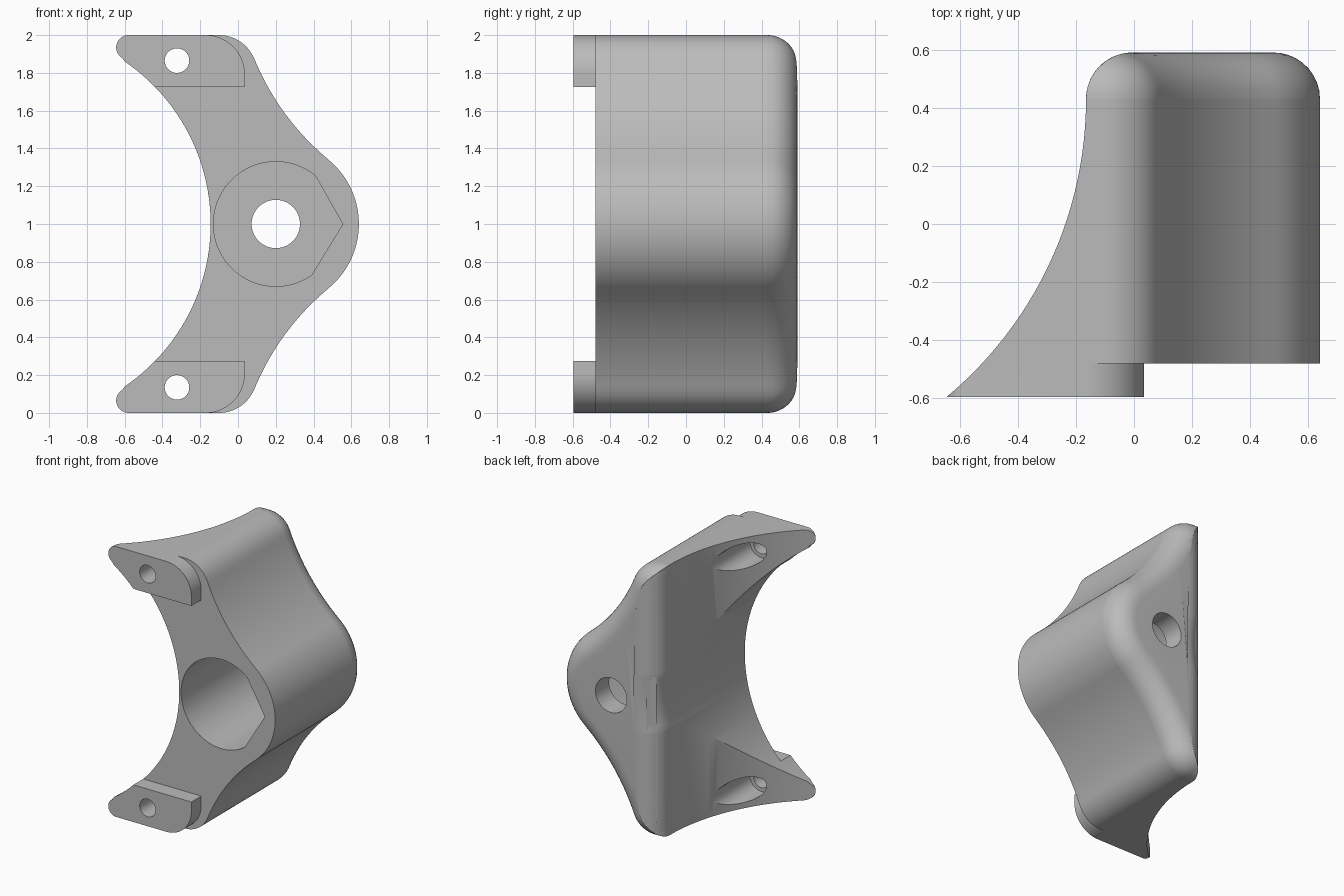
import bpy, bmesh, math
from mathutils import Vector

cube = bpy.data.objects.get("Cube")
if cube:
    bpy.data.objects.remove(cube, do_unlink=True)

grey = bpy.data.materials.new("plain_grey")
grey.use_nodes = True
colour = (0.5, 0.5, 0.5, 1)
grey.diffuse_color = colour
grey.node_tree.nodes["Principled BSDF"].inputs["Base Color"].default_value = colour

FRONT, PAD_FRONT, SEAM, FILLET = -0.48, -0.595, 0.43, 0.16


def arc(cx, cz, r, start, end, n=24):
    angles = [math.radians(start + (end - start) * i / n) for i in range(n + 1)]
    return [(cx + r * math.cos(a), cz + r * math.sin(a)) for a in angles]


def circle(cx, cz, r, n=64):
    return arc(cx, cz, r, 0, 360, n)[:-1]


def mirrored(upper):
    """Close an upper half outline with its reflection."""
    return upper + [(x, -z) for x, z in reversed(upper[1:-1])]


def make_object(name, bm):
    bmesh.ops.recalc_face_normals(bm, faces=bm.faces)
    mesh = bpy.data.meshes.new(name)
    bm.to_mesh(mesh)
    bm.free()
    obj = bpy.data.objects.new(name, mesh)
    bpy.context.collection.objects.link(obj)
    mesh.materials.append(grey)
    return obj


def skin(name, rings):
    """Join rings of equal length and close both ends."""
    bm = bmesh.new()
    loops = [[bm.verts.new(p) for p in ring] for ring in rings]
    count = len(loops[0])
    for a, b in zip(loops, loops[1:]):
        for i in range(count):
            j = (i + 1) % count
            bm.faces.new((a[i], a[j], b[j], b[i]))
    ends = [bm.faces.new(loops[0][::-1]), bm.faces.new(loops[-1])]
    bm.normal_update()
    bmesh.ops.triangulate(bm, faces=ends, ngon_method='EAR_CLIP')
    return make_object(name, bm)


def prism(name, outline, y0, y1):
    return skin(name, [[(x, y, z + 1) for x, z in outline] for y in (y0, y1)])


def activate(obj):
    bpy.ops.object.select_all(action='DESELECT')
    obj.select_set(True)
    bpy.context.view_layer.objects.active = obj


def cut(obj, cutters):
    activate(obj)
    for cutter in cutters:
        mod = obj.modifiers.new("cut", 'BOOLEAN')
        mod.operation = 'DIFFERENCE'
        mod.solver = 'EXACT'
        mod.object = cutter
        bpy.ops.object.modifier_apply(modifier=mod.name)


# Shared outline pieces, with heights measured from the middle
outer_edge = (arc(0.2, 0, 0.44, 0, 50.5)
              + arc(1.345, 1.39, 1.36, 230.5, 202.2)[1:]
              + arc(-0.1, 0.8, 0.2, 22.2, 90, 16)[1:])
tip = arc(-0.58, 0.935, 0.065, 90, 240, 16)
BOW = (-1.185, 0, 1.04)

# Cutters
cutters = []
sweep = circle(-1.5, SEAM, 1.335, 180)
side_sweep = skin("side_sweep_cutter", [[(x, y, z) for x, y in sweep] for z in (-0.2, 2.2)])
recess = prism("nut_recess_cutter",
               arc(0.2, 0, 0.33, 50.5, 305.2, 64) + [(0.555, 0)], -0.7, 0.7)
back_hole = prism("back_hole_cutter", circle(0.2, 0, 0.128), 0.2, 0.8)
screw_holes, counterbores = [], []
for side in (1, -1):
    screw_holes.append(prism("screw_hole_cutter", circle(-0.323, side * 0.865, 0.065), -0.8, 0.3))
    counterbores.append(prism("counterbore_cutter", circle(-0.323, side * 0.865, 0.093), -0.42, 0.7))
cutters = [side_sweep, recess, back_hole] + screw_holes + counterbores
for c in cutters:
    c.hide_render = True

# Main body with bowed inner side
body = prism("bracket_body", mirrored(outer_edge + tip + arc(*BOW, 55.8, 0, 40)), FRONT, SEAM)
cut(body, [side_sweep, recess] + screw_holes + counterbores)

# Raised mounting pads on the two arms
pads = []
pad_outline = (arc(-0.17, 0.795, 0.205, 0, 90) + tip
               + arc(*BOW, 55.8, 44.2, 10) + [(0.035, 0.725)])
for side, label in ((1, "upper"), (-1, "lower")):
    pad = prism(label + "_pad", [(x, side * z) for x, z in pad_outline], PAD_FRONT, FRONT)
    cut(pad, [side_sweep, screw_holes[0 if side > 0 else 1]])
    pads.append(pad)

# Back wall, its rim rounded by distance from the outline
inner_edge = [(-0.165, 1 - 0.78 * i / 24) for i in range(25)]
rim = [Vector(p) for p in mirrored(outer_edge + [(-0.13, 1)] + inner_edge
                                   + arc(*BOW, 11.2, 0, 6))]
segments = [(a, b - a, (b - a).length_squared) for a, b in zip(rim, rim[1:] + rim[:1])]


def rim_distance(p):
    best = 9.0
    for a, d, sq in segments:
        v = p - a
        f = max(0.0, min(1.0, v.dot(d) / sq))
        best = min(best, (v - d * f).length_squared)
    return math.sqrt(best)


def inward_reach(p, normal, step=0.005):
    """How far a rim point can move in before it meets the opposite side."""
    reach, last = 0.0, 0.0
    while last < FILLET and reach < 0.4:
        d = rim_distance(p + normal * (reach + step))
        if d - last < 0.6 * step:
            break
        reach, last = reach + step, d
    return max(reach, 0.002)


paths = []
for i, p in enumerate(rim):
    before, after = rim[i - 1], rim[(i + 1) % len(rim)]
    t = (p - before).normalized() + (after - p).normalized()
    normal = Vector((-t.y, t.x)).normalized()
    paths.append((p, normal * inward_reach(p, normal)))

rings = []
STEPS = 9
for k in range(STEPS + 1):
    f = 1 - math.cos(math.pi / 2 * k / STEPS)
    ring = []
    for p, move in paths:
        q = p + move * f
        d = min(rim_distance(q), FILLET) if k else 0
        y = SEAM + math.sqrt(FILLET ** 2 - (FILLET - d) ** 2)
        ring.append((q.x, y, q.y + 1))
    rings.append(ring)
back = skin("rounded_back", rings)
cut(back, [back_hole])

for c in cutters:
    bpy.data.objects.remove(c, do_unlink=True)

for obj in [body, back] + pads:
    activate(obj)
    bpy.ops.object.shade_smooth_by_angle(angle=math.radians(30))
